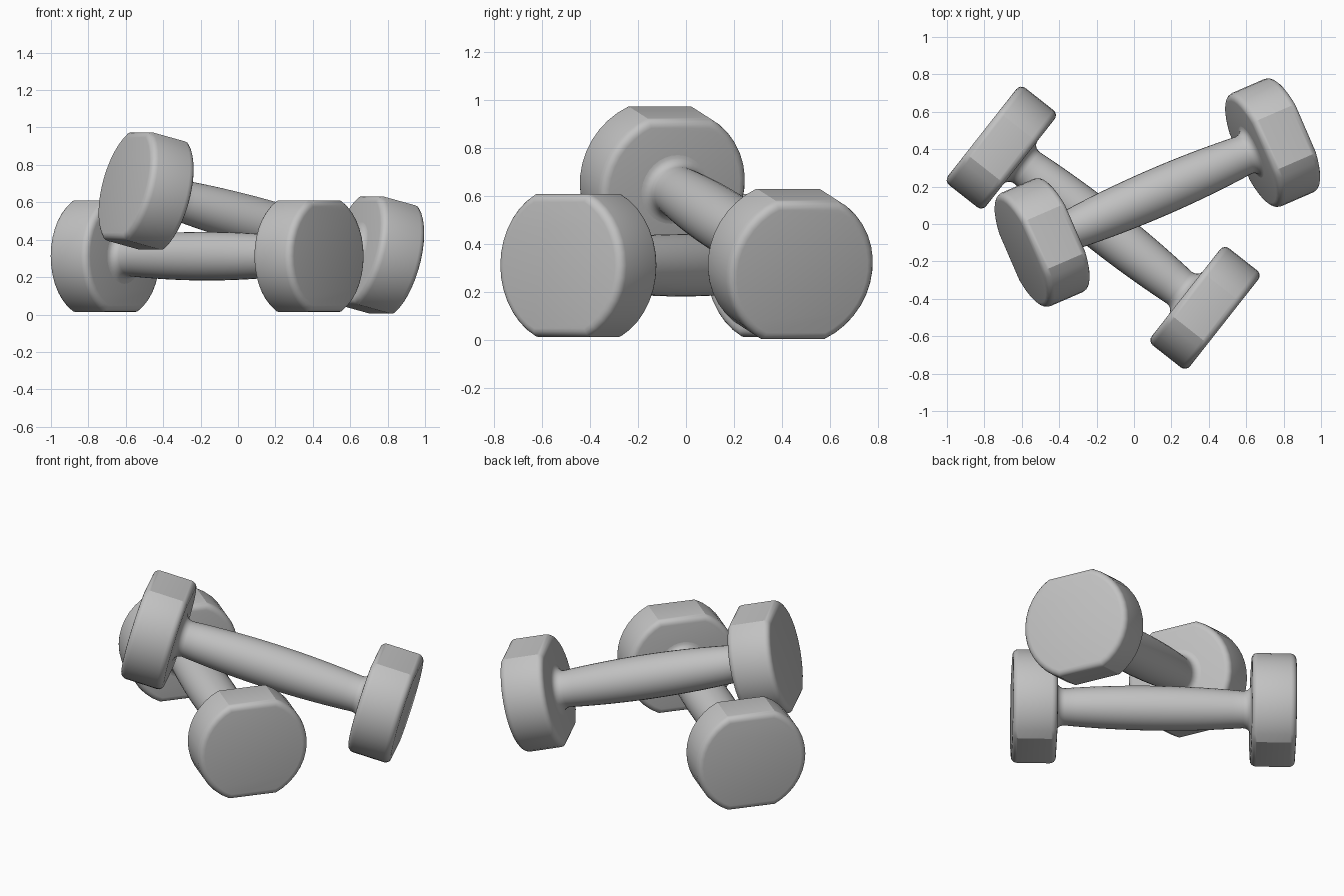
import bpy, bmesh
from math import radians, sin, cos, asin, pi
from mathutils import Matrix, Vector

cube = bpy.data.objects.get("Cube")
if cube:
    bpy.data.objects.remove(cube, do_unlink=True)

HEAD_RADIUS = 0.33
FLAT_HEIGHT = 0.298     # distance from axis to the top and bottom flats
HEAD_THICK = 0.26
HEAD_OFFSET = 0.693     # head centre along the handle axis

grey = bpy.data.materials.new("plain_grey")
grey.use_nodes = True
grey.diffuse_color = (0.54, 0.54, 0.54, 1)
grey.node_tree.nodes["Principled BSDF"].inputs["Base Color"].default_value = (0.54, 0.54, 0.54, 1)


def finish(bm, name, matrix):
    bmesh.ops.recalc_face_normals(bm, faces=bm.faces)
    mesh = bpy.data.meshes.new(name)
    bm.to_mesh(mesh)
    bm.free()
    mesh.materials.append(grey)
    obj = bpy.data.objects.new(name, mesh)
    bpy.context.collection.objects.link(obj)
    obj.matrix_world = matrix
    bpy.ops.object.select_all(action='DESELECT')
    obj.select_set(True)
    bpy.context.view_layer.objects.active = obj
    bpy.ops.object.shade_smooth_by_angle(angle=radians(25))


def make_head(name, matrix):
    # Disc with flat top and bottom, rims rounded
    bm = bmesh.new()
    limit, steps = asin(FLAT_HEIGHT / HEAD_RADIUS), 14
    angles = [-limit + 2 * limit * i / steps for i in range(steps + 1)]
    angles += [a + pi for a in angles]
    ring = [bm.verts.new((-HEAD_THICK / 2, HEAD_RADIUS * cos(a), HEAD_RADIUS * sin(a)))
            for a in angles]
    cap = bm.faces.new(ring)
    new = bmesh.ops.extrude_face_region(bm, geom=[cap], use_keep_orig=True)["geom"]
    moved = [v for v in new if isinstance(v, bmesh.types.BMVert)]
    bmesh.ops.translate(bm, verts=moved, vec=(HEAD_THICK, 0, 0))
    bmesh.ops.recalc_face_normals(bm, faces=bm.faces)
    rims = [e for e in bm.edges if abs(e.verts[0].co.x - e.verts[1].co.x) < 0.001]
    bmesh.ops.bevel(bm, geom=rims, offset=0.035, segments=4, profile=0.5, affect='EDGES')
    finish(bm, name, matrix)


def make_handle(name, matrix):
    # Slightly barrel-shaped grip with a small flare into each head
    half = HEAD_OFFSET - HEAD_THICK / 2
    right = []
    for i in range(9):
        t = i / 8
        right.append((t * (half - 0.045), 0.13 - 0.022 * t * t))
    for i in range(1, 6):
        a = i / 5 * pi / 2
        right.append((half - 0.045 + 0.045 * sin(a), 0.108 + 0.04 * (1 - cos(a))))
    right.append((half + 0.03, 0.148))
    profile = [(-x, r) for x, r in reversed(right[1:])] + right
    bm = bmesh.new()
    verts = [bm.verts.new((x, 0, r)) for x, r in profile]
    edges = [bm.edges.new(pair) for pair in zip(verts, verts[1:])]
    bmesh.ops.spin(bm, geom=verts + edges, cent=(0, 0, 0), axis=(1, 0, 0),
                   angle=2 * pi, steps=32, use_duplicate=False)
    bmesh.ops.remove_doubles(bm, verts=bm.verts, dist=0.0005)
    finish(bm, name, matrix)


def make_dumbbell(label, centre, yaw, pitch):
    place = (Matrix.Translation(Vector(centre)) @ Matrix.Rotation(radians(yaw), 4, 'Z')
             @ Matrix.Rotation(radians(pitch), 4, 'Y'))
    make_handle(label + "_handle", place)
    for side, sign in (("right", -1), ("left", 1)):
        make_head(f"{label}_{side}_head",
                  place @ Matrix.Translation((sign * HEAD_OFFSET, 0, 0)))


# One weight lies flat, the other leans across it
make_dumbbell("lower_dumbbell", (-0.165, -0.02, 0.312), -38.2, 0)
make_dumbbell("upper_dumbbell", (0.125, 0.168, 0.489), 23.4, 14.3)
